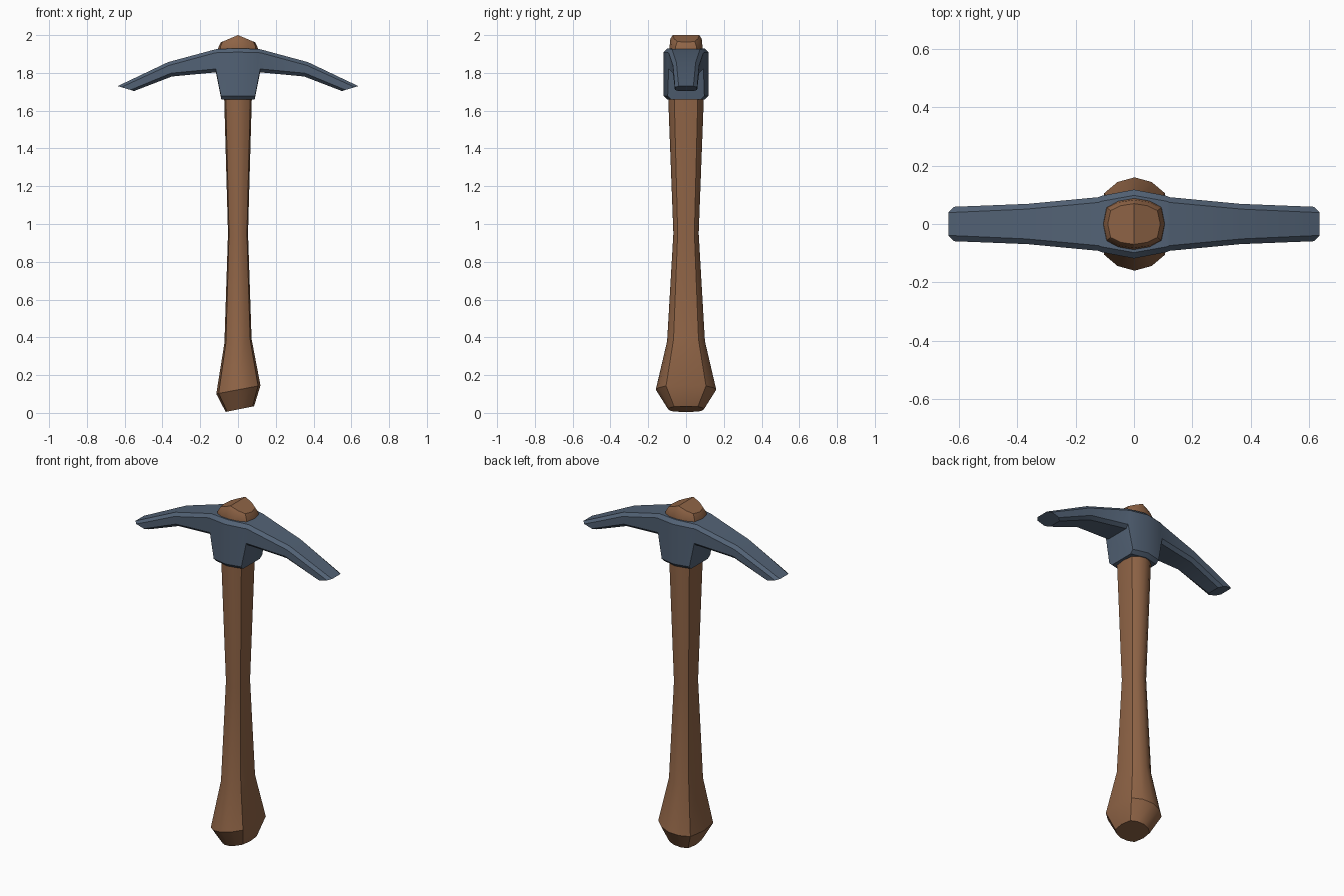
import bpy, math

if "Cube" in bpy.data.objects:
    bpy.data.objects.remove(bpy.data.objects["Cube"])


def material(name, rgb):
    m = bpy.data.materials.new(name)
    m.diffuse_color = (*rgb, 1)
    m.use_nodes = True
    m.node_tree.nodes["Principled BSDF"].inputs["Base Color"].default_value = m.diffuse_color
    return m


def loft(name, rings, caps, mat, angle):
    """Skin matching closed rings; caps are extra index faces for first and last ring."""
    n = len(rings[0])
    verts = [p for r in rings for p in r]
    faces = []
    for i in range(len(rings) - 1):
        for j in range(n):
            k = (j + 1) % n
            faces.append((i * n + j, i * n + k, (i + 1) * n + k, (i + 1) * n + j))
    last = (len(rings) - 1) * n
    faces.append(tuple(reversed(range(n))))
    faces += [tuple(last + j for j in c) for c in caps]
    me = bpy.data.meshes.new(name)
    me.from_pydata(verts, [], faces)
    me.materials.append(mat)
    ob = bpy.data.objects.new(name, me)
    bpy.context.collection.objects.link(ob)
    bpy.ops.object.select_all(action='DESELECT')
    ob.select_set(True)
    bpy.context.view_layer.objects.active = ob
    bpy.ops.object.mode_set(mode='EDIT')
    bpy.ops.mesh.select_all(action='SELECT')
    bpy.ops.mesh.normals_make_consistent(inside=False)
    bpy.ops.object.mode_set(mode='OBJECT')
    bpy.ops.object.shade_smooth_by_angle(angle=math.radians(angle))
    return ob


wood = material("brown wood", (0.275, 0.127, 0.061))
steel = material("blue grey steel", (0.085, 0.122, 0.178))

# Handle: twelve-sided rounded oval, counter-clockwise from +x
quarter = [(1, 0), (0.89, 0.66), (0.5, 0.9)]
oval = (quarter + [(0, 1), (-0.5, 0.9), (-0.89, 0.66)])
oval += [(-x, -y) for x, y in oval]


def handle_ring(z, rx, ry, cx=0, tilt=0, roof=0):
    return [(cx + x * rx, y * ry, z + tilt * (cx + x * rx) - roof * abs(x * rx))
            for x, y in oval]


handle_rings = [
    handle_ring(0.018, 0.075, 0.095, 0.01, 0.2),
    handle_ring(0.1225, 0.117, 0.16, 0.002, 0.19),
    handle_ring(0.38, 0.072, 0.1, 0, 0.15),
    handle_ring(0.95, 0.053, 0.067),
    handle_ring(1.66, 0.073, 0.094),
    handle_ring(1.87, 0.08, 0.085),
    handle_ring(1.91, 0.108, 0.09),
    handle_ring(1.98, 0.104, 0.083, roof=0.42),
    handle_ring(2.0, 0.09, 0.07, roof=0.42),
]
# ridged top is two faces meeting along x = 0
loft("handle", handle_rings, [(9, 10, 11, 0, 1, 2, 3), (3, 4, 5, 6, 7, 8, 9)], wood, 32)


# Head: chamfered sections, each on a line from top (x, z) to bottom (x, z)
def head_ring(xt, zt, xb, zb, y, c):
    t = min(0.35, c / math.hypot(xt - xb, zt - zb))
    side = [(0, y - c), (t, y), (1 - t, y), (1, y - c)]
    pts = side + [(s, -w) for s, w in reversed(side)]
    return [(xt + (xb - xt) * s, w, zt + (zb - zt) * s) for s, w in pts]


half = [
    (0.637, 1.73, 0.55, 1.704, 0.059, 0.02),    # tip
    (0.37, 1.857, 0.35, 1.781, 0.069, 0.018),   # arm bend
    (0.122, 1.924, 0.117, 1.803, 0.092, 0.018), # arm root
    (0.112, 1.926, 0.088, 1.658, 0.097, 0.019), # collar side
]
sections = [(-a, b, -c, d, e, f) for a, b, c, d, e, f in half]
sections += [(0, 1.93, 0, 1.658, 0.118, 0.02)] + half[::-1]
loft("pick_head", [head_ring(*s) for s in sections], [tuple(range(8))], steel, 25)
